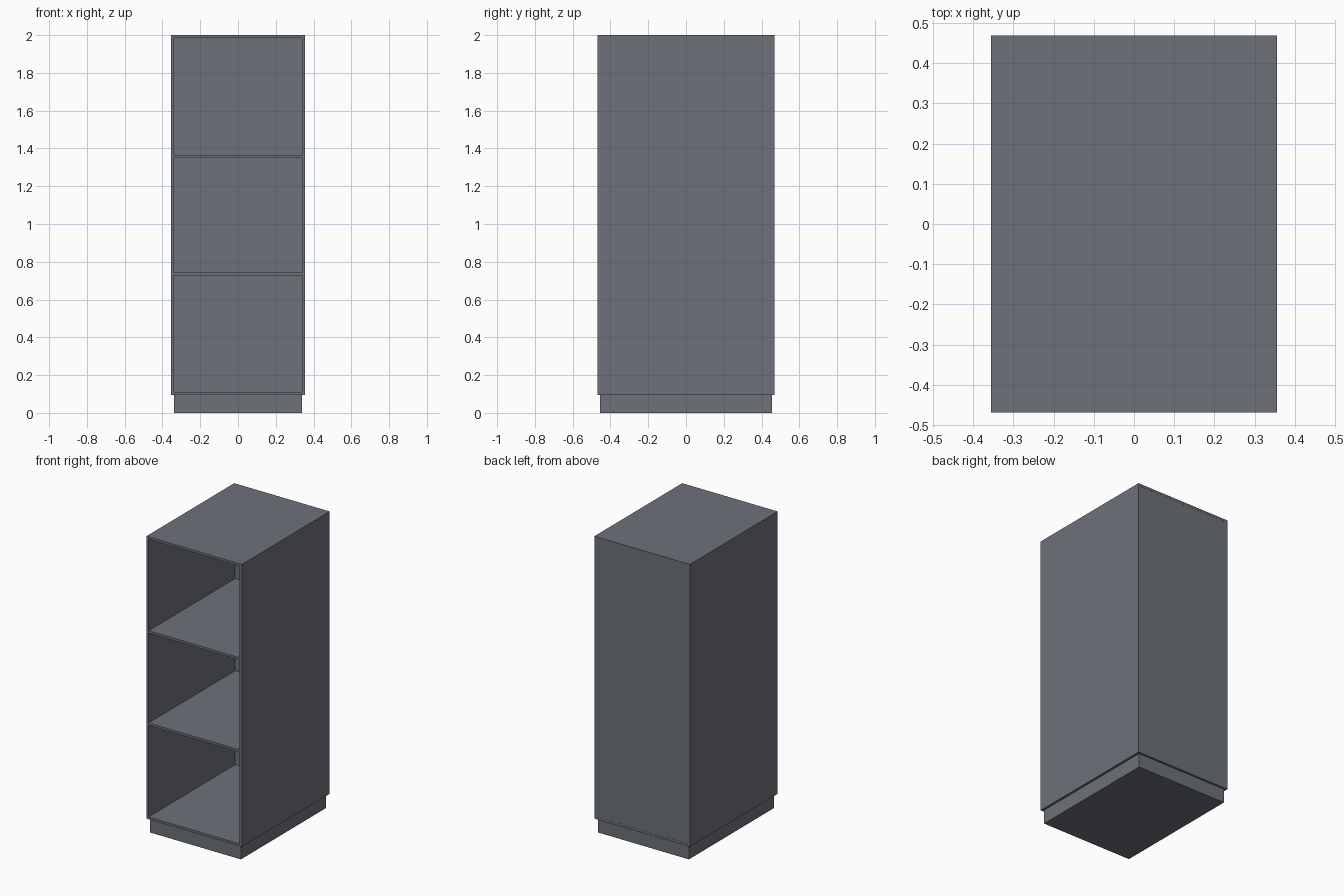
import bpy

if "Cube" in bpy.data.objects:
    bpy.data.objects.remove(bpy.data.objects["Cube"])

W, D, H = 0.356, 0.468, 2.0      # half width, half depth, full height
T = 0.016                        # board thickness
BASE = 0.094                     # plinth height

# Dark slate finish
slate = bpy.data.materials.new("dark_slate")
slate.diffuse_color = (0.153, 0.166, 0.192, 1)
slate.use_nodes = True
slate.node_tree.nodes["Principled BSDF"].inputs["Base Color"].default_value = slate.diffuse_color


def box(name, x0, x1, y0, y1, z0, z1):
    bpy.ops.mesh.primitive_cube_add(
        size=1, location=((x0 + x1) / 2, (y0 + y1) / 2, (z0 + z1) / 2))
    ob = bpy.context.object
    ob.name = name
    ob.scale = (x1 - x0, y1 - y0, z1 - z0)
    bpy.ops.object.transform_apply(location=False, rotation=False, scale=True)
    ob.data.materials.append(slate)
    return ob


# Recessed plinth
box("plinth", -W + T, W - T, -0.454, 0.454, 0, BASE)

# Side panels
box("left_side", -W, -W + T, -D, D, BASE, H)
box("right_side", W - T, W, -D, D, BASE, H)

# Top and bottom boards between the sides
box("top_board", -W + T, W - T, -D, D, H - T, H)
box("bottom_board", -W + T, W - T, -D, D, BASE, BASE + T)

# Back panel, a hair inside the frame
BACK = 0.456
box("back_panel", -W + T, W - T, BACK, D - 0.001, BASE + T, H - T)

# Evenly spaced shelves
for i, z in enumerate((0.728, 1.35)):
    box(f"shelf_{i + 1}", -W + T, W - T, -D, BACK, z, z + T)
